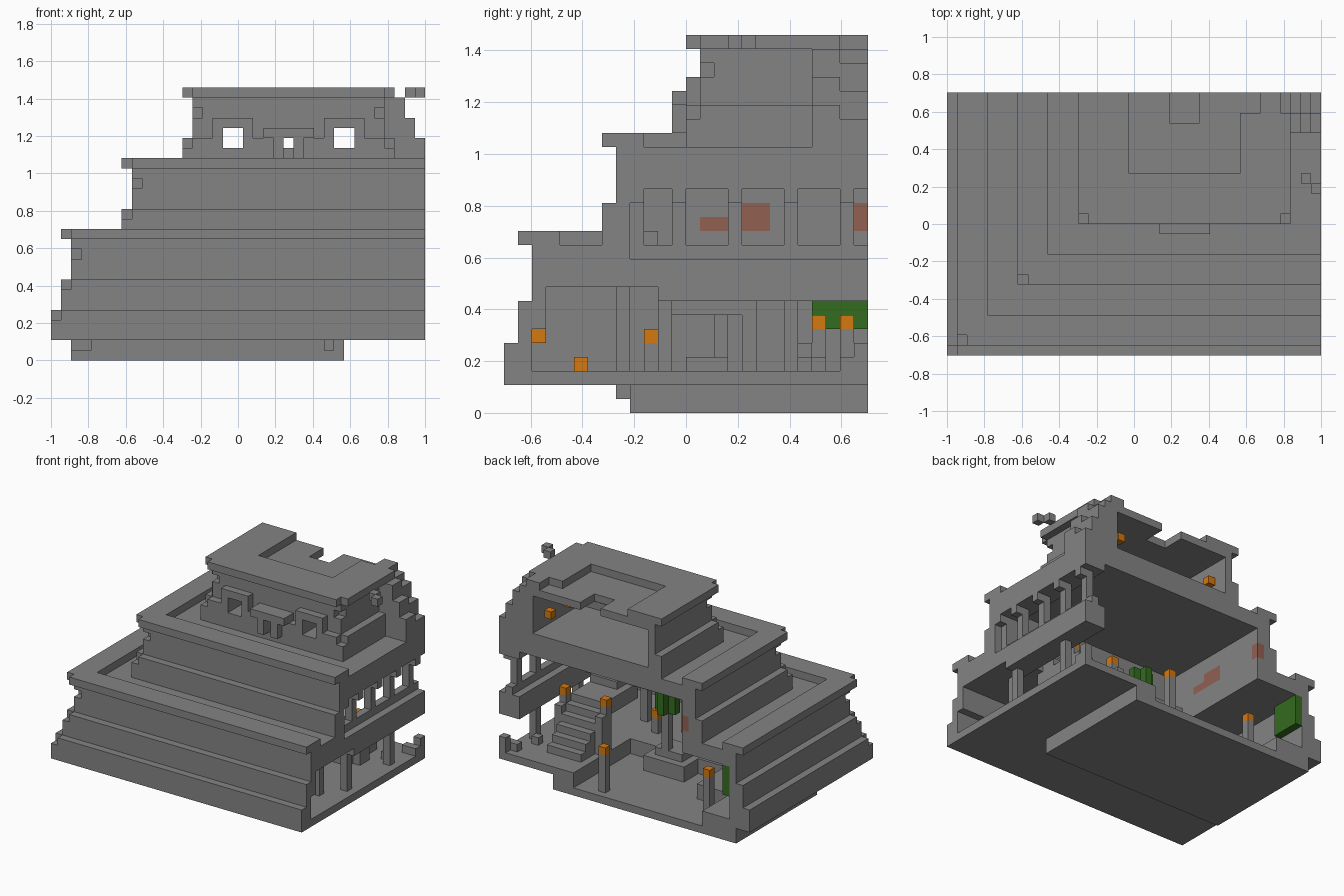
import bpy, bmesh
from itertools import product

cube = bpy.data.objects.get("Cube")
if cube:
    bpy.data.objects.remove(cube)

W, D = 37, 26                 # width and depth of the model in blocks
U = 2 / W                     # one block


def material(name, r, g, b):
    m = bpy.data.materials.new(name)
    m.use_nodes = True
    m.diffuse_color = (r, g, b, 1)
    m.node_tree.nodes["Principled BSDF"].inputs["Base Color"].default_value = (r, g, b, 1)
    return m


stone = material("grey_stone", 0.23, 0.23, 0.23)
glow = material("torch_orange", 0.66, 0.19, 0.005)
cloth = material("faded_red", 0.29, 0.115, 0.083)
leaf = material("leaf_green", 0.034, 0.15, 0.014)


def blocks(x0, x1, y0, y1, z0, z1):
    return set(product(range(x0, x1), range(y0, y1), range(z0, z1)))


def cell(x, y, z):
    return blocks(x, x + 1, y, y + 1, z, z + 1)


def build(name, cells, mat):
    """Turn a set of blocks into one outer skin."""
    bm = bmesh.new()
    verts = {}

    def vert(p):
        if p not in verts:
            verts[p] = bm.verts.new(((p[0] - W / 2) * U, (p[1] - D / 2) * U, p[2] * U))
        return verts[p]

    for c in sorted(cells):
        for axis in range(3):
            a, b = (axis + 1) % 3, (axis + 2) % 3
            for side in (0, 1):
                n = list(c)
                n[axis] += 1 if side else -1
                if tuple(n) in cells:
                    continue
                ring = []
                for da, db in ((0, 0), (1, 0), (1, 1), (0, 1)):
                    p = list(c)
                    p[axis] += side
                    p[a] += da
                    p[b] += db
                    ring.append(vert(tuple(p)))
                bm.faces.new(ring if side else ring[::-1])
    bmesh.ops.dissolve_limit(bm, angle_limit=0.01, verts=bm.verts[:], edges=bm.edges[:])
    mesh = bpy.data.meshes.new(name)
    bm.to_mesh(mesh)
    bm.free()
    mesh.materials.append(mat)
    bpy.context.collection.objects.link(bpy.data.objects.new(name, mesh))


def tier(inset, z0, z1, chip, right=W):
    """Block mass inset from the front and the right flank, one corner block chipped off."""
    return blocks(inset, right, inset, D, z0, z1) - cell(inset, inset, chip)


# Base below the courtyard and the sunken floor
pool = blocks(12, 26, 14, D, 1, 3) | blocks(7, 12, 20, D, 1, 3)
base = blocks(2, 29, 9, D, 0, 2) | blocks(2, 4, 8, 9, 1, 2) | cell(27, 8, 1)
build("courtyard_base", base - pool, stone)

# Lower tier: stepped walls, overhanging rim, recessed terrace, aisles inside
low = tier(0, 2, 5, 4) | tier(1, 5, 8, 7) | tier(2, 8, 12, 10) | tier(1, 12, 13, 12)
low -= blocks(4, W, 4, D, 12, 13)
low -= blocks(3, W, 3, D, 3, 9) | blocks(3, W, 2, D, 3, 6)
low -= blocks(3, 10, 12, D, 9, 10) | blocks(10, W, 12, D, 9, 12) | pool
low -= blocks(W - 1, W, 9, D, 11, 12)
build("lower_tier", low, stone)

# Red wall hangings set flush into the hall wall
hangings = blocks(9, 10, 14, 19, 13, 15) - cell(9, 14, 14) - cell(9, 15, 14)
hangings |= blocks(9, 10, 25, D, 13, 15)
build("wall_hangings", hangings, cloth)

# Middle tier: walls, rim, recessed terrace and tall hall
mid = blocks(7, W, 7, D, 12, 13) | tier(7, 13, 15, 14) | tier(8, 15, 19, 17) | tier(7, 19, 20, 19)
mid -= blocks(10, W, 10, 13, 19, 20) | blocks(10, 13, 10, D, 19, 20)
mid -= blocks(34, W, 10, 22, 19, 20)
mid -= blocks(10, W, 10, D, 12, 16) | blocks(10, 34, 10, D, 16, 17)
mid -= blocks(W - 1, W, 9, 10, 12, 15)
build("middle_tier", mid - hangings, stone)

# Balcony with its row of set-back pillars along the open end
balcony = blocks(34, W, 11, D, 8, 11) | blocks(35, 36, 11, D, 11, 12)
for y in (12, 16, 20, 24):
    balcony |= blocks(35, 36, y, y + 1, 12, 16) | cell(36, y, 15)
build("balcony", balcony, stone)

# Upper tier: walls, roof and rim, open at the back
top = tier(13, 20, 22, 21, 34) | tier(14, 22, 26, 24, 33) | tier(13, 26, 27, 26, 34)
for x, y, z in ((33, 13, 21), (33, 13, 26), (32, 14, 24)):
    top -= cell(x, y, z)
top -= blocks(15, 32, 16, D, 20, 25)                       # room
top -= blocks(18, 29, 18, D, 26, 27) | blocks(29, 31, 24, D, 26, 27)   # roof recess
top -= blocks(22, 25, 23, D, 25, 27) | blocks(33, 34, 24, D, 26, 27)   # roof gap
for x in (16, 27):                                         # framed windows
    top |= blocks(x, x + 4, 13, 14, 20, 24)
    top -= blocks(x + 1, x + 3, 13, 16, 21, 23)
top -= blocks(22, 25, 13, 16, 20, 22)                      # doorway
build("upper_tier", top, stone)

# Porch around the upper door
porch = blocks(21, 26, 12, 14, 22, 23) | blocks(23, 24, 14, 16, 20, 21)
for x in (22, 24):
    porch |= blocks(x, x + 1, 12, 16, 20, 22)
build("upper_porch", porch, stone)

# Stepped wing wall beside the upper tier
wing = set()
for i in range(3):
    z = 20 + 2 * i
    wing |= blocks(32, W - i, 22, D, z, z + 2)
    wing -= blocks(W - i - 1, W - i, 24, D, z + 1, z + 2)
build("wing_wall", wing, stone)
build("loose_blocks", cell(35, 17, 26) | cell(36, 16, 26), stone)

# Staircase: lower flight, landing, upper flight, torch piers
stairs = blocks(27, 32, 11, 17, 7, 9)
for i in range(6):
    stairs |= blocks(27, 32, 22 - i, 23 - i, 2, 4 + i)
for i in range(4):
    stairs |= blocks(28, 32, 10, 14 - i, 9, 10 + i)
for x in (26, 32):
    stairs |= blocks(x, x + 1, 18, 19, 3, 9) | blocks(x, x + 1, 19, 20, 3, 8)
build("staircase", stairs, stone)

# Aisle columns below the hall edge
columns = set()
for x in range(9, W, 6):
    columns |= blocks(x, x + 1, 8, 9, 3, 9)
for y in (11, 20):
    columns |= blocks(35, 36, y, y + 1, 3, 8)
build("aisle_columns", columns, stone)

# Stepped planter with a small tree
build("planter", blocks(16, 22, 12, 17, 1, 3) | blocks(17, 21, 13, 16, 3, 4), stone)
build("tree_trunk", blocks(19, 20, 15, 16, 4, 9), stone)
build("tree_crown", blocks(18, 21, 15, 16, 9, 12) | blocks(19, 20, 14, 17, 9, 12), leaf)
build("wall_vine", blocks(3, 4, 22, D, 6, 10), leaf)

# Fallen blocks on the floor
build("rubble", blocks(35, W, 24, 25, 3, 4) | blocks(W - 1, W, 25, D, 3, 5)
      | blocks(34, 35, 21, 22, 3, 4), stone)

# Torches: position of each flame and the floor its post stands on
torches = [(22, 24, 6, 1), (8, 22, 6, 1), (26, 18, 9, 9), (32, 18, 9, 9), (30, 24, 22, 22),
           (30, 20, 22, 22), (15, 23, 22, 22), (12, 2, 5, 5), (20, 5, 3, 3), (24, 10, 5, 3)]
flames, posts = set(), set()
for x, y, z, floor in torches:
    flames |= cell(x, y, z)
    posts |= blocks(x, x + 1, y, y + 1, floor, z)
build("torch_flames", flames, glow)
build("torch_posts", posts, stone)
